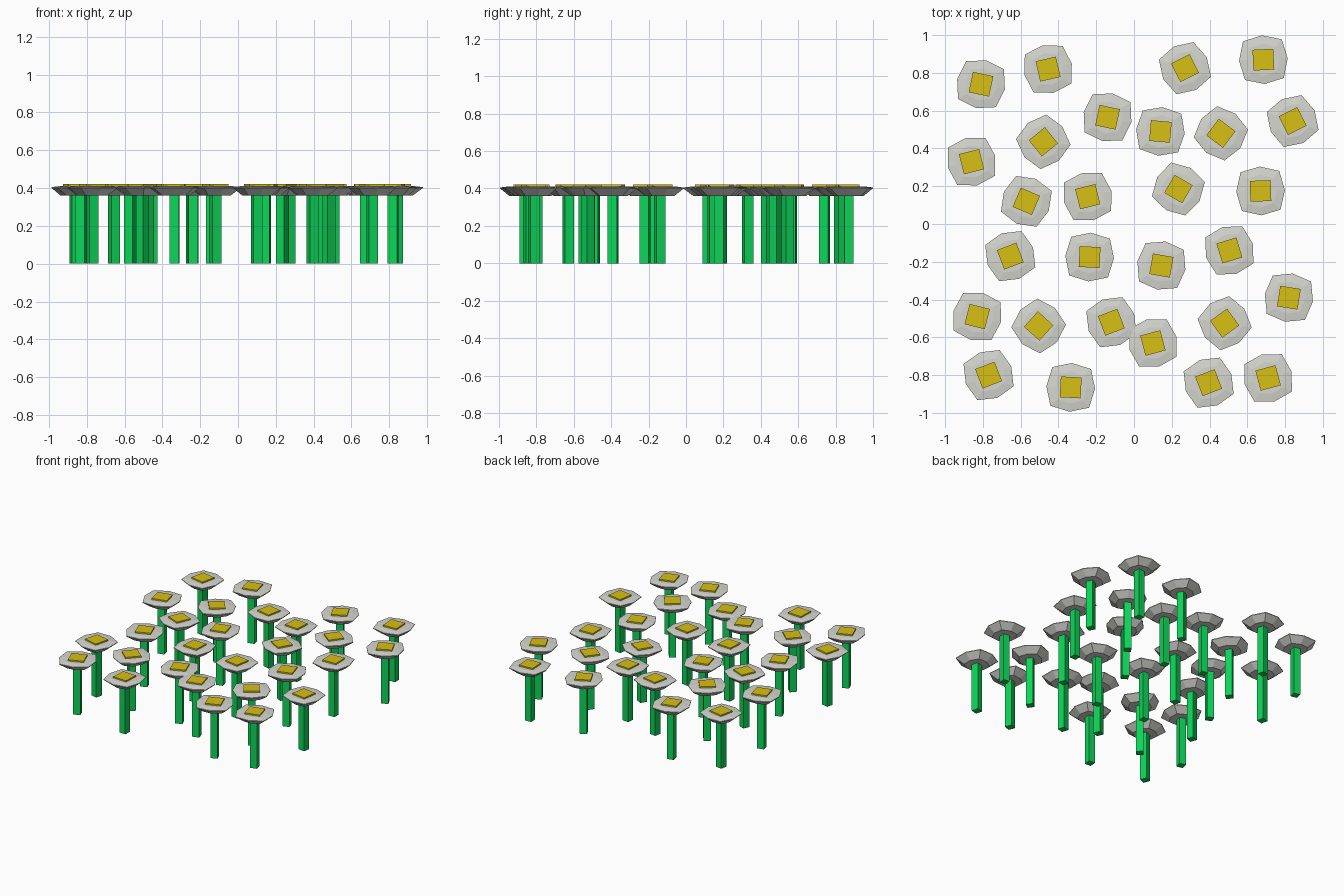
import bpy, bmesh, math

cube = bpy.data.objects.get("Cube")
if cube:
    bpy.data.objects.remove(cube, do_unlink=True)


def material(name, rgb):
    m = bpy.data.materials.new(name)
    m.use_nodes = True
    m.diffuse_color = (*rgb, 1)
    m.node_tree.nodes["Principled BSDF"].inputs["Base Color"].default_value = (*rgb, 1)
    return m


green = material("stem green", (0.004, 0.66, 0.1))
white = material("petal white", (0.68, 0.68, 0.64))
yellow = material("centre yellow", (0.68, 0.53, 0.007))


def loft(name, rings, mat):
    """Skin a stack of point rings and cap both ends."""
    bm = bmesh.new()
    loops = [[bm.verts.new(p) for p in ring] for ring in rings]
    n = len(loops[0])
    for low, high in zip(loops, loops[1:]):
        for i in range(n):
            j = (i + 1) % n
            bm.faces.new((low[i], low[j], high[j], high[i]))
    bm.faces.new(loops[0][::-1])
    bm.faces.new(loops[-1])
    bmesh.ops.recalc_face_normals(bm, faces=bm.faces)
    mesh = bpy.data.meshes.new(name)
    bm.to_mesh(mesh)
    bm.free()
    mesh.materials.append(mat)
    return mesh


def square(half, z):
    return [(-half, -half, z), (half, -half, z), (half, half, z), (-half, half, z)]


def petal_ring(side, corner, z):
    """Eight-sided ring, reaching further out at the diagonals."""
    ring = []
    for i in range(8):
        a = i * math.pi / 4
        r = corner if i % 2 else side
        ring.append((r * math.cos(a), r * math.sin(a), z))
    return ring


# Shared meshes for every flower
parts = {
    "stem": loft("stem", [square(0.025, 0), square(0.025, 0.365)], green),
    "petals": loft("petals", [petal_ring(0.08, 0.088, 0.36),
                              petal_ring(0.129, 0.145, 0.4),
                              petal_ring(0.129, 0.145, 0.405),
                              petal_ring(0.085, 0.095, 0.411)], white),
    "centre": loft("centre", [square(0.055, 0.405), square(0.055, 0.421)], yellow),
}

# Scattered flowers: x, y, turn in degrees
flowers = [
    (-.81, .74, -12), (-.455, .82, 13), (.27, .825, 27), (.685, .87, 3),
    (-.14, .565, -12), (.14, .49, -5), (.46, .48, -37), (.84, .545, 26),
    (-.48, .435, 39), (-.86, .33, 14), (-.57, .12, -23), (-.245, .145, 14),
    (.235, .185, -30), (.67, .175, 2), (-.655, -.17, 21), (-.235, -.175, -3),
    (.145, -.22, -10), (.505, -.14, 17), (.82, -.39, -9), (-.83, -.49, -14),
    (-.505, -.54, -42), (-.12, -.52, 21), (.1, -.63, 15), (.48, -.525, 36),
    (-.77, -.8, 21), (-.335, -.865, -3), (.395, -.84, 21), (.71, -.815, 15),
]
for x, y, turn in flowers:
    for name, mesh in parts.items():
        ob = bpy.data.objects.new("flower_" + name, mesh)
        ob.location = (x, y, 0)
        ob.rotation_euler.z = math.radians(turn)
        bpy.context.collection.objects.link(ob)
